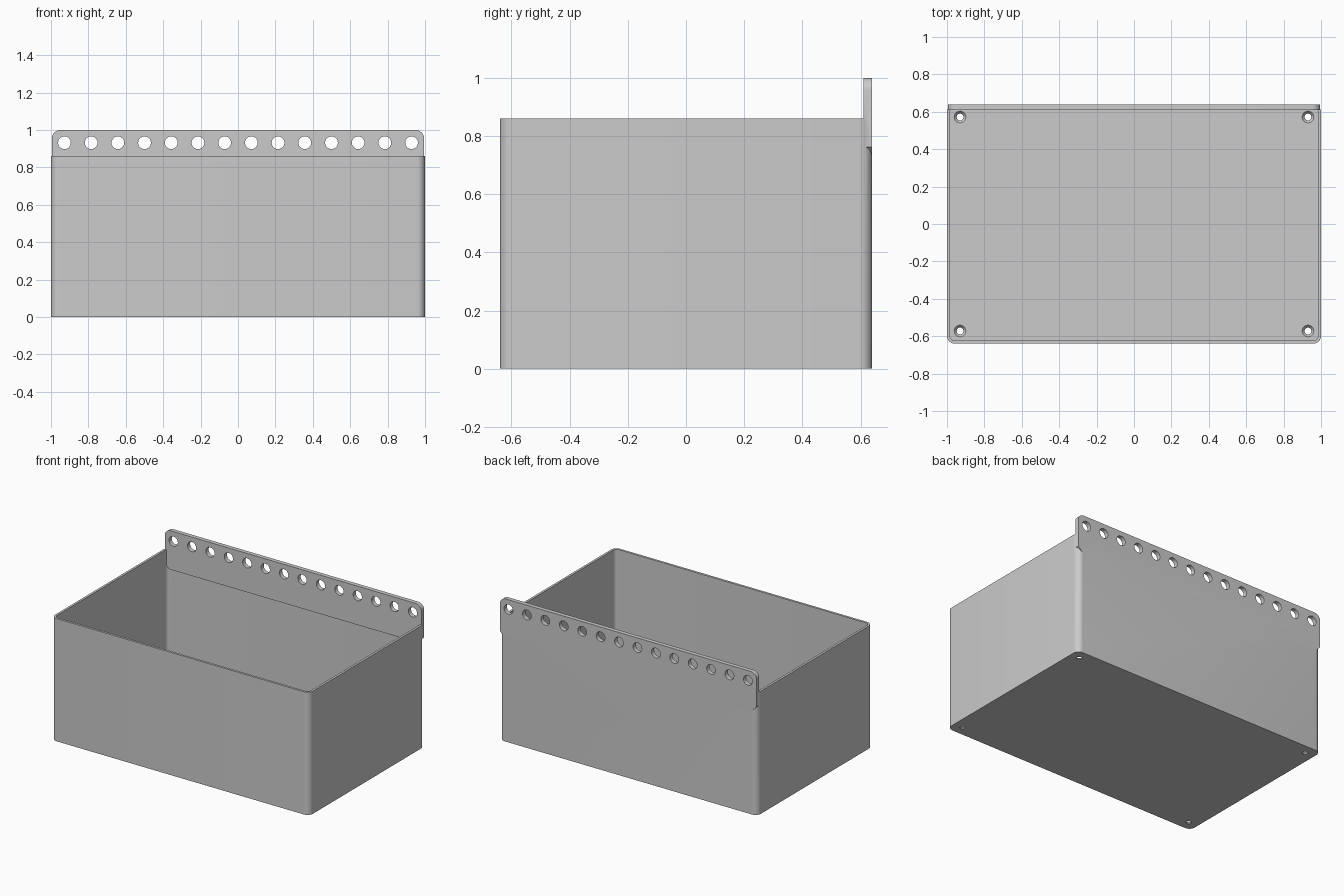
import bpy, bmesh, math
from mathutils import Matrix, Vector

HALF_X, HALF_Y, HEIGHT = 1.0, 0.64, 0.86
WALL, FLOOR, RADIUS = 0.016, 0.02, 0.042
RAIL_FRONT, RAIL_LOW, RAIL_END = 0.61, 0.728, 0.995

cube = bpy.data.objects.get("Cube")
if cube:
    bpy.data.objects.remove(cube, do_unlink=True)

grey = bpy.data.materials.new("light_grey_plastic")
grey.use_nodes = True
grey.diffuse_color = (0.6, 0.6, 0.6, 1)
grey.node_tree.nodes["Principled BSDF"].inputs["Base Color"].default_value = grey.diffuse_color


def make(name, bm):
    bmesh.ops.recalc_face_normals(bm, faces=bm.faces)
    mesh = bpy.data.meshes.new(name)
    bm.to_mesh(mesh)
    bm.free()
    mesh.materials.append(grey)
    ob = bpy.data.objects.new(name, mesh)
    bpy.context.collection.objects.link(ob)
    return ob


def arc(cx, cy, r, start, steps=8):
    """Quarter circle of points, counter-clockwise from a start angle."""
    angles = [start + math.pi / 2 * i / steps for i in range(steps + 1)]
    return [(cx + r * math.cos(a), cy + r * math.sin(a)) for a in angles]


def prism(name, outline, vector):
    """Extrude a closed outline of 3D points along a vector."""
    bm = bmesh.new()
    face = bm.faces.new([bm.verts.new(p) for p in outline])
    new = bmesh.ops.extrude_face_region(bm, geom=[face])["geom"]
    bmesh.ops.translate(bm, verts=[v for v in new if isinstance(v, bmesh.types.BMVert)],
                        vec=Vector(vector))
    return make(name, bm)


def rounded_block(name, hx, hy, r, z0, z1):
    pts = []
    for i, (sx, sy) in enumerate(((1, 1), (-1, 1), (-1, -1), (1, -1))):
        pts += arc(sx * (hx - r), sy * (hy - r), r, i * math.pi / 2)
    return prism(name, [(x, y, z0) for x, y in pts], (0, 0, z1 - z0))


def cones(name, centres, r1, r2, depth, turn=Matrix()):
    """Several equal cones or cylinders in one mesh."""
    bm = bmesh.new()
    for c in centres:
        bmesh.ops.create_cone(bm, cap_ends=True, segments=32, radius1=r1, radius2=r2,
                              depth=depth, matrix=Matrix.Translation(c) @ turn)
    return make(name, bm)


def combine(target, tool, operation):
    """Apply a boolean and remove the tool."""
    mod = target.modifiers.new(operation, 'BOOLEAN')
    mod.operation, mod.object, mod.solver = operation, tool, 'EXACT'
    graph = bpy.context.evaluated_depsgraph_get()
    mesh = bpy.data.meshes.new_from_object(target.evaluated_get(graph))
    target.modifiers.clear()
    target.data = mesh
    bpy.data.objects.remove(tool, do_unlink=True)


# Open bin with rounded upright corners
storage_bin = rounded_block("storage_bin", HALF_X, HALF_Y, RADIUS, 0, HEIGHT)
cavity = rounded_block("cavity", HALF_X - WALL, HALF_Y - WALL, RADIUS - WALL, FLOOR, HEIGHT + 0.2)
combine(storage_bin, cavity, 'DIFFERENCE')

# Hanging rail: round upper corners, chamfered lower corners
r, chamfer = 0.045, 0.035
half = [(RAIL_END - chamfer, RAIL_LOW), (RAIL_END, RAIL_LOW + chamfer)]
half += arc(RAIL_END - r, 1 - r, r, 0)
outline = half + [(-x, z) for x, z in reversed(half)]
rail = prism("hanging_rail", [(x, RAIL_FRONT, z) for x, z in outline],
             (0, HALF_Y - RAIL_FRONT, 0))
combine(storage_bin, rail, 'UNION')

# Row of holes through the rail
row = [(-0.928 + 1.856 * i / 13, 0.625, 0.932) for i in range(14)]
combine(storage_bin, cones("rail_holes", row, 0.034, 0.034, 0.2,
                           Matrix.Rotation(math.pi / 2, 4, 'X')), 'DIFFERENCE')

# Countersunk screw holes in the floor corners
corners = [(sx * 0.93, sy * 0.572) for sx in (-1, 1) for sy in (-1, 1)]
combine(storage_bin, cones("screw_holes", [(x, y, 0) for x, y in corners],
                           0.018, 0.018, 0.1), 'DIFFERENCE')
combine(storage_bin, cones("countersinks", [(x, y, FLOOR - 0.004) for x, y in corners],
                           0.016, 0.04, 0.03), 'DIFFERENCE')

# Smooth the rounded corners and keep the edges sharp
bpy.ops.object.select_all(action='DESELECT')
storage_bin.select_set(True)
bpy.context.view_layer.objects.active = storage_bin
bpy.ops.object.shade_smooth_by_angle(angle=math.radians(30))
